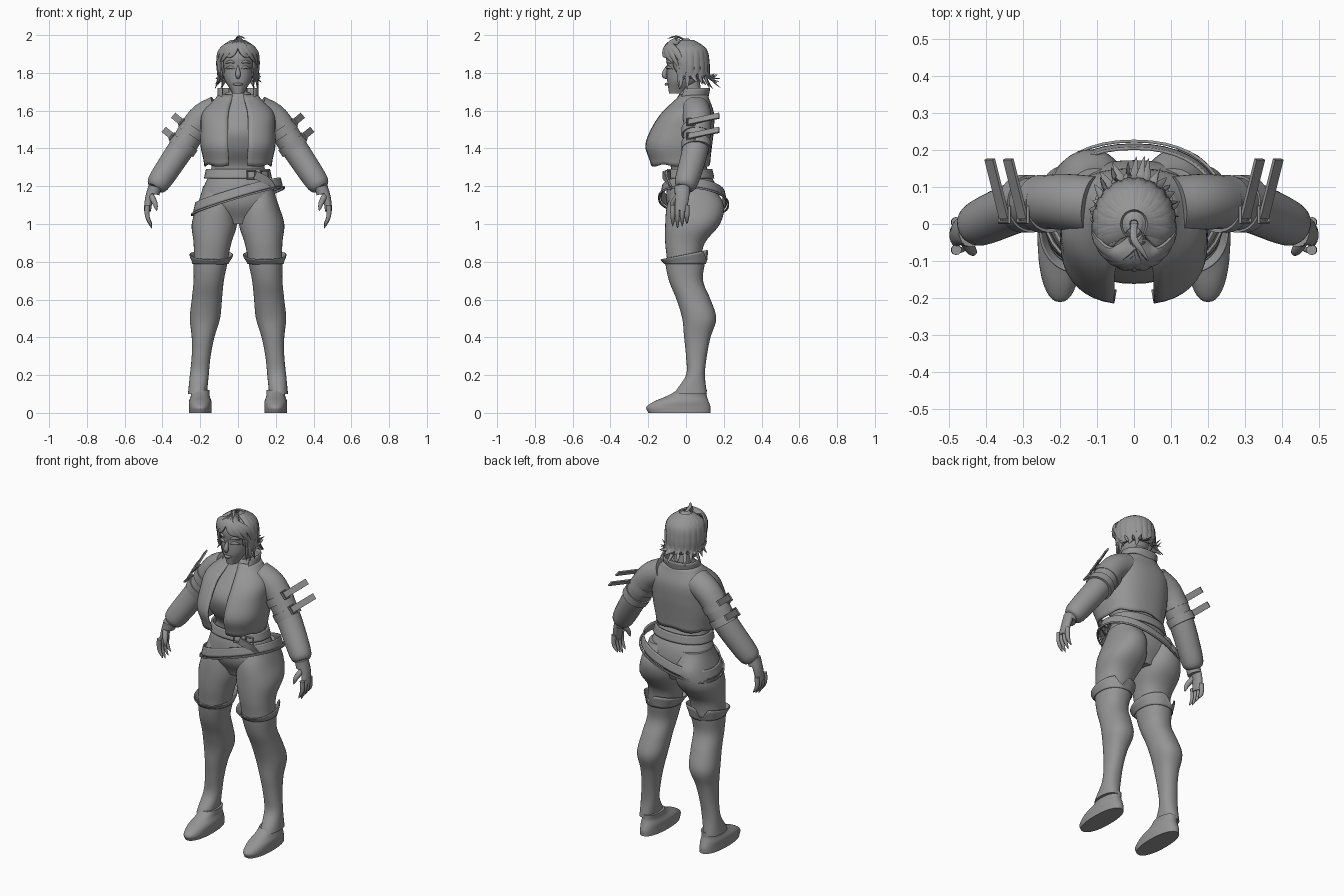
import bpy
import math
import random
from mathutils import Matrix, Vector

random.seed(4)
if "Cube" in bpy.data.objects:
    bpy.data.objects.remove(bpy.data.objects["Cube"])

grey = bpy.data.materials.new("plain grey")
grey.use_nodes = True
grey.diffuse_color = (.3, .3, .3, 1)
grey.node_tree.nodes["Principled BSDF"].inputs["Base Color"].default_value = grey.diffuse_color


def finish(part, mirror=False, thickness=0, sharp=40):
    """Material, modifiers and shading shared by all parts."""
    part.data.materials.append(grey)
    if thickness:
        solid = part.modifiers.new("Thickness", "SOLIDIFY")
        solid.thickness = thickness
        solid.offset = 1
    if mirror:
        part.modifiers.new("Mirror", "MIRROR").use_mirror_merge = False
    bpy.ops.object.select_all(action="DESELECT")
    part.select_set(True)
    bpy.context.view_layer.objects.active = part
    bpy.ops.object.shade_smooth_by_angle(angle=math.radians(sharp))


def skin(name, rings, closed=True, caps=True, **style):
    """Joins rings of points into a surface."""
    count = len(rings[0])
    verts = [point for ring in rings for point in ring]
    faces = []
    for row in range(len(rings) - 1):
        low, high = row * count, row * count + count
        for here in range(count if closed else count - 1):
            after = (here + 1) % count
            faces.append((low + here, low + after, high + after, high + here))
    if closed and caps:
        faces.append(tuple(reversed(range(count))))
        faces.append(tuple(range(len(verts) - count, len(verts))))
    mesh = bpy.data.meshes.new(name)
    mesh.from_pydata(verts, [], faces)
    part = bpy.data.objects.new(name, mesh)
    bpy.context.collection.objects.link(part)
    finish(part, **style)


def smooth_path(keys, steps):
    """Catmull-Rom interpolation of equal-length tuples."""
    path = []
    last = len(keys) - 1
    for i in range(last):
        before, start, end, beyond = (keys[max(0, min(last, i + d))] for d in (-1, 0, 1, 2))
        for step in range(steps):
            t = step / steps
            path.append([b + t / 2 * (c - a + t * (2 * a - 5 * b + 4 * c - d + t * (3 * (b - c) + d - a)))
                         for a, b, c, d in zip(before, start, end, beyond)])
    return path + [keys[-1]]


def signed_power(value, exponent):
    return math.copysign(abs(value) ** exponent, value)


def leg_line(z):
    return .225 - .1 * z


def loft(name, bottom, top, sections, centre=lambda z: 0, round_off=.9, gap=0, steps=5, count=40,
         shape=None, **style):
    """Evenly spaced level sections, each half width, front and back; gap opens the front."""
    path, rings = smooth_path(sections, steps), []
    for row, (half, front, back) in enumerate(path):
        z = bottom + (top - bottom) * row / (len(path) - 1)
        ring = []
        for j in range(count):
            angle = gap + (math.tau - 2 * gap) * j / (count - 1 if gap else count)
            point = Vector((centre(z) + half * signed_power(math.sin(angle), round_off),
                            (front + back) / 2 - (back - front) / 2 * signed_power(math.cos(angle), round_off), z))
            if shape:
                point.z += shape(point, angle)
            ring.append(point)
        rings.append(ring)
    skin(name, rings, closed=not gap, **style)


def pointed(t):
    return max(.02, 1 - t ** 3)


def lens(t):
    return max(.1, math.sin(math.pi * t))


def tube(name, points, radius, flat=1, profile=lambda t: 1, ref=(0, 1, 0), count=16, steps=5, **style):
    """Sweeps an ellipse along points; flat scales it along ref and profile along its length."""
    path = [Vector(point) for point in smooth_path(points, steps)]
    last, rings = len(path) - 1, []
    for i, point in enumerate(path):
        along = (path[min(i + 1, last)] - path[max(i - 1, 0)]).normalized()
        side = along.cross(Vector(ref)).normalized()
        out = side.cross(along) * flat
        size = radius * profile(i / last)
        angles = [math.tau * (j + .5) / count for j in range(count)]
        rings.append([point + size * (out * math.sin(a) - side * math.cos(a)) for a in angles])
    skin(name, rings, **style)


def buckle(name, location, size, normal, **style):
    """Square frame facing along normal."""
    bpy.ops.mesh.primitive_torus_add(major_segments=4, minor_segments=4, major_radius=size, minor_radius=size / 5)
    frame = bpy.context.object
    frame.name = name
    turn = Vector(normal).to_track_quat("Z", "Y").to_matrix().to_4x4()
    frame.data.transform(Matrix.Translation(location) @ turn @ Matrix.Rotation(math.pi / 4, 4, "Z"))
    finish(frame, sharp=20, **style)


# Body, shirt and open jacket
loft("torso", 1, 1.7, [(.12, -.05, .12), (.2, -.1, .17), (.18, -.1, .16), (.14, -.08, .11),
                       (.16, -.14, .11), (.17, -.16, .12), (.16, -.1, .12), (.06, -.03, .09)])
loft("neck", 1.6, 1.8, [(.07, -.04, .1), (.05, -.03, .08), (.05, -.03, .07)])
loft("jacket", 1.32, 1.68, [(.17, -.18, .12), (.19, -.21, .13), (.19, -.18, .14), (.18, -.12, .14), (.1, -.03, .11)],
     round_off=.8, gap=.2, thickness=.008,
     shape=lambda point, angle: -.3 * abs(math.sin(3 * angle)) * max(0, 1.37 - point.z))
loft("collar", 1.66, 1.72, [(.1, -.05, .11), (.1, -.03, .12)], gap=.9, thickness=.008)
tube("sleeve", [(.11, .05, 1.6), (.2, .06, 1.55), (.3, .05, 1.4), (.4, .01, 1.25), (.44, -.01, 1.19)],
     .08, profile=lambda t: 1 - t / 4 - t ** 12 / 4, count=28, mirror=True)

# Legs and boots
loft("thigh", .8, 1.2, [(.09, -.1, .08), (.1, -.11, .1), (.12, -.11, .18), (.1, -.1, .2), (.08, -.06, .15)],
     centre=leg_line, mirror=True)
loft("boot", .1, .8, [(.05, -.06, .11), (.05, 0, .1), (.05, 0, .11), (.06, -.01, .13), (.08, -.02, .16),
                      (.08, -.05, .13), (.08, -.09, .09), (.09, -.11, .1)], centre=leg_line, mirror=True)
loft("foot", 0, .12, [(.06, -.2, .13), (.06, -.21, .13), (.06, -.17, .12), (.05, -.1, .11), (.05, -.05, .11)],
     centre=lambda z: .2, mirror=True)


def cuff_edge(point, angle):
    """Turned boot top rises to the back, with a pointed notch."""
    notch = max(0, 1 - abs(angle - math.pi + .3) * 3)
    height = (point.z - .79) / .05
    return height * (.2 * point.y - .06 * notch)


loft("boot_cuff", .79, .84, [(.09, -.11, .1), (.11, -.13, .11)], centre=leg_line, count=48, caps=False,
     thickness=.006, shape=cuff_edge, mirror=True)


# Belts: one level, one slung low over the right hip
def slung(point, angle):
    return .3 * point.x - .1 * point.y


loft("waist_belt", 1.24, 1.29, [(.17, -.1, .14), (.16, -.09, .13)], caps=False, thickness=.01)
loft("hip_belt", 1.13, 1.18, [(.23, -.13, .21), (.22, -.12, .2)], caps=False, thickness=.008, shape=slung)
loft("hip_belt_edge", 1.12, 1.13, [(.24, -.14, .22), (.24, -.14, .22)], caps=False, thickness=.008, shape=slung)
for x in (.07, .14):
    buckle("belt_buckle", (x, x * x - .11, 1.26), .03, (x * 2, -1, 0))
tube("belt_tail", [(.09, -.12, 1.26), (.15, -.1, 1.23), (.18, -.08, 1.19)], .03, flat=.2, count=4)

# Sleeve straps with buckles and loose tails
arm_line, outward = Vector((.05, 0, -.075)), Vector((.06, 0, .05))
for row in range(2):
    middle = Vector((.24, .055, 1.49)) + arm_line * row
    tube("sleeve_strap", [middle - arm_line / 4, middle + arm_line / 4], .078, count=28, mirror=True)
    tail = [middle + outward * (1 + k / 3) + Vector((0, .08 * k - .04, 0)) for k in range(3)]
    tube("strap_tail", tail, .025, flat=.25, ref=outward, count=4, mirror=True)
    buckle("strap_buckle", middle + outward - Vector((0, .03, 0)), .03, outward, mirror=True)

# Hands
tube("wrist_band", [(.44, -.02, 1.2), (.45, -.02, 1.16)], .035, flat=1.2, mirror=True)
tube("palm", [(.45, -.02, 1.2), (.47, -.02, 1.14), (.48, -.03, 1.07)], .024, flat=1.7,
     profile=lambda t: 1 - t / 5, mirror=True)
for row in range(4):
    y = row / 40 - .07
    tip = .975 + abs(row - 1) / 80
    tube("finger", [(.48, y, 1.1), (.48, y, 1.04), (.455, y, tip)], .014, profile=pointed, count=10, mirror=True)
tube("thumb", [(.46, -.04, 1.15), (.44, -.07, 1.11), (.43, -.08, 1.07)], .016, profile=pointed, mirror=True)

# Head and face
loft("head", 1.69, 1.97, [(.03, -.09, 0), (.07, -.1, .07), (.08, -.1, .09), (.08, -.1, .09), (.02, -.03, .03)])
tube("nose", [(0, -.1, 1.84), (0, -.115, 1.79), (0, -.1, 1.77)], .014, profile=lens)
tube("lips", [(-.03, -.09, 1.74), (0, -.105, 1.74), (.03, -.09, 1.74)], .008, profile=lens)
for name, z in (("eyelid", 1.82), ("brow", 1.85)):
    tube(name, [(.015, -.1, z), (.04, -.095, z + .01), (.07, -.07, z)], .008, profile=lens, mirror=True)
tube("ear", [(.08, .01, 1.84), (.09, .01, 1.81), (.08, 0, 1.77)], .01, flat=2, profile=lens, mirror=True)

# Hair cap, with the face left open
loft("hair_cap", 1.78, 1.98, [(.08, -.06, .1), (.1, -.09, .11), (.1, -.1, .11), (.08, -.09, .09), (.01, -.01, .01)],
     gap=.8, thickness=.004)


def around_head(angle, reach, z):
    return (reach * .1 * math.sin(angle), -reach * .11 * math.cos(angle), z)


def lock(name, points, angle, radius):
    tube(name, points, radius, flat=.5, profile=pointed, ref=(math.sin(angle), -math.cos(angle), .3), count=8)


# Layered back locks that flick outward at the nape
for layer in range(2):
    for row in range(13):
        angle = math.pi + (row + layer / 2 - 6) * .3
        back = max(0, -math.cos(angle))
        flick = 1 + back / 2 + random.uniform(0, .2)
        end = 1.71 + layer / 20 + random.uniform(0, .05)
        lock("back_lock", [around_head(angle, .3, 1.965), around_head(angle, .9, 1.92),
                           around_head(angle, 1 + layer / 20, 1.85), around_head(angle, 1 + back / 8, 1.78),
                           around_head(angle + random.uniform(-.1, .1), flick, end)], angle, .025)

# Parted fringe and side locks
for side in (-1, 1):
    for row in range(4):
        angle = side * (.3 + .3 * row)
        lock("fringe_lock", [(.01, -.04, 1.97), around_head(angle / 2, .9, 1.945), around_head(angle, 1.1, 1.9),
                             around_head(angle + side * .4, 1.1, 1.88 - .03 * row)], angle, .024)
    angle = side * 1.2
    lock("side_lock", [around_head(angle, 1, 1.88), around_head(angle, .95, 1.8), around_head(angle, .85, 1.71)],
         angle, .014)
tube("stray_curl", [(0, 0, 1.97), (0, -.04, 1.99), (.02, -.07, 1.99), (.04, -.1, 1.98)], .01, flat=.6,
     profile=pointed, ref=(0, 0, 1), count=8)
